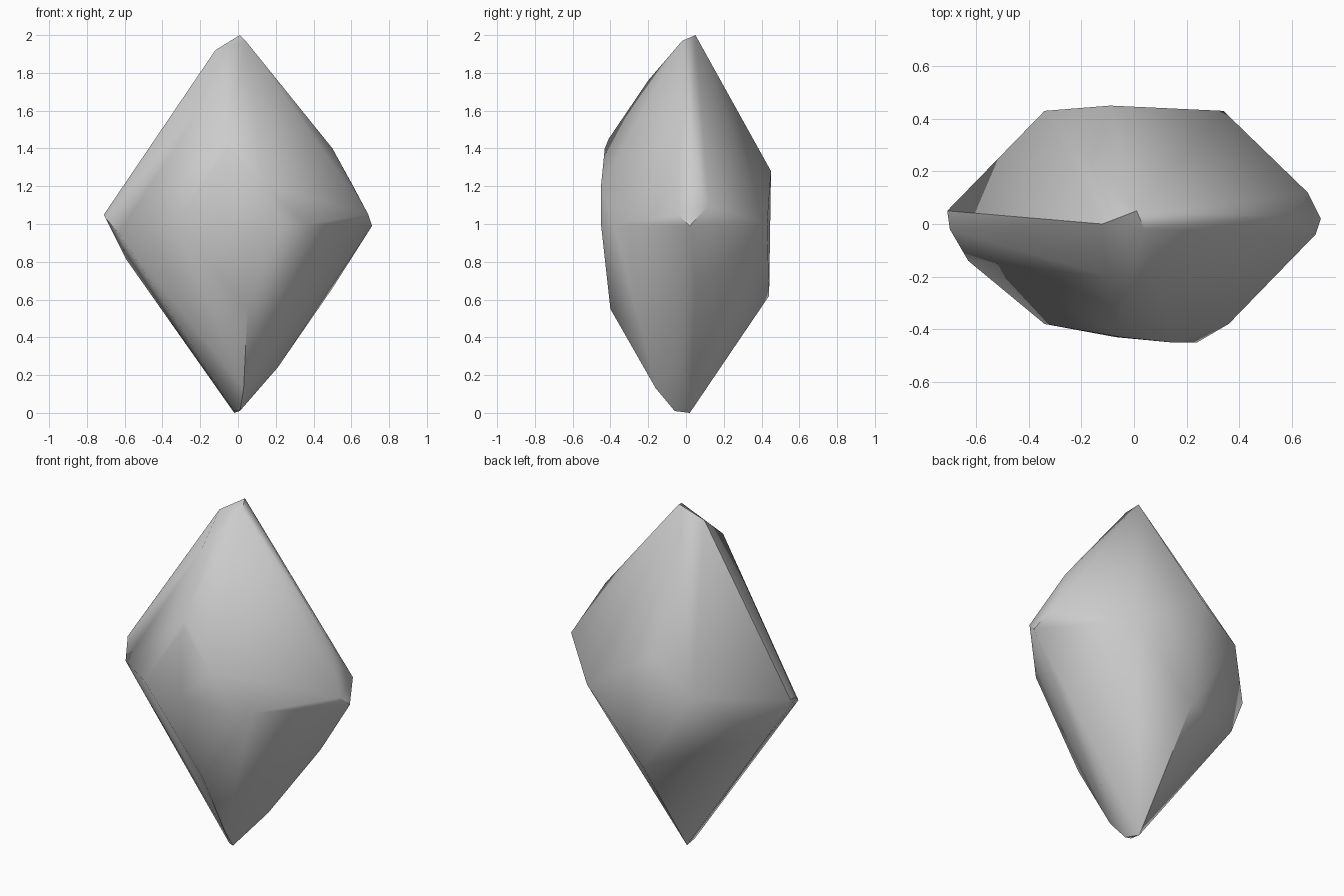
import bpy
import bmesh
import math

# Remove the default object only
default_cube = bpy.data.objects.get("Cube")
if default_cube is not None:
    bpy.data.objects.remove(default_cube, do_unlink=True)


def make_material(name, colour):
    material = bpy.data.materials.new(name)
    material.use_nodes = True
    material.diffuse_color = colour
    shader = material.node_tree.nodes.get("Principled BSDF")
    shader.inputs["Base Color"].default_value = colour
    shader.inputs["Roughness"].default_value = 0.8
    return material


def make_hull(name, corners, material):
    """Wrap a faceted stone tightly around its corner points."""
    mesh = bpy.data.meshes.new(name)
    bm = bmesh.new()
    for corner in corners:
        bm.verts.new(corner)
    result = bmesh.ops.convex_hull(bm, input=bm.verts[:])
    buried = set(result["geom_interior"]) | set(result["geom_unused"])
    loose = [item for item in buried if isinstance(item, bmesh.types.BMVert)]
    bmesh.ops.delete(bm, geom=loose, context="VERTS")
    bmesh.ops.recalc_face_normals(bm, faces=bm.faces[:])
    bm.to_mesh(mesh)
    bm.free()
    mesh.materials.append(material)
    stone = bpy.data.objects.new(name, mesh)
    bpy.context.collection.objects.link(stone)
    return stone


# Corner points of the crystal, grouped by region
tip = [(0.01, 0.05, 2), (0.04, -0.02, 1.97), (-0.12, 0, 1.92)]
foot = [(-0.02, 0.02, 0), (0.01, -0.06, 0.01), (-0.02, -0.05, 0.01),
        (0.03, -0.16, 0.13), (0.21, -0.02, 0.24)]
left_edge = [(0.5, 0.03, 1.4), (0.61, 0.04, 1.2), (0.66, 0.12, 1.1),
             (0.69, -0.04, 1.05), (0.71, 0.02, 0.99), (0.5, 0.05, 0.66)]
right_edge = [(-0.71, 0.05, 1.05), (-0.7, -0.02, 1.03),
              (-0.63, -0.14, 0.95), (-0.59, 0.1, 0.81)]
front_face = [(-0.1, -0.2, 1.76), (-0.06, -0.41, 1.45), (-0.05, -0.43, 1.4),
              (0.14, -0.45, 1.2), (0.24, -0.45, 1), (0.36, -0.38, 1),
              (-0.07, -0.43, 1), (-0.34, -0.38, 1), (0.05, -0.4, 0.55)]
back_face = [(-0.09, 0.45, 1.28), (-0.34, 0.43, 1.1),
             (0.34, 0.43, 1), (-0.03, 0.44, 0.62)]

# Crystal body
stone_grey = make_material("stone grey", (0.6, 0.6, 0.6, 1))
crystal = make_hull("crystal",
                    tip + foot + left_edge + right_edge + front_face + back_face,
                    stone_grey)

# Soft shading across the facets, crisp along the steep rims
bpy.ops.object.select_all(action="DESELECT")
crystal.select_set(True)
bpy.context.view_layer.objects.active = crystal
bpy.ops.object.shade_smooth_by_angle(angle=math.radians(50))
